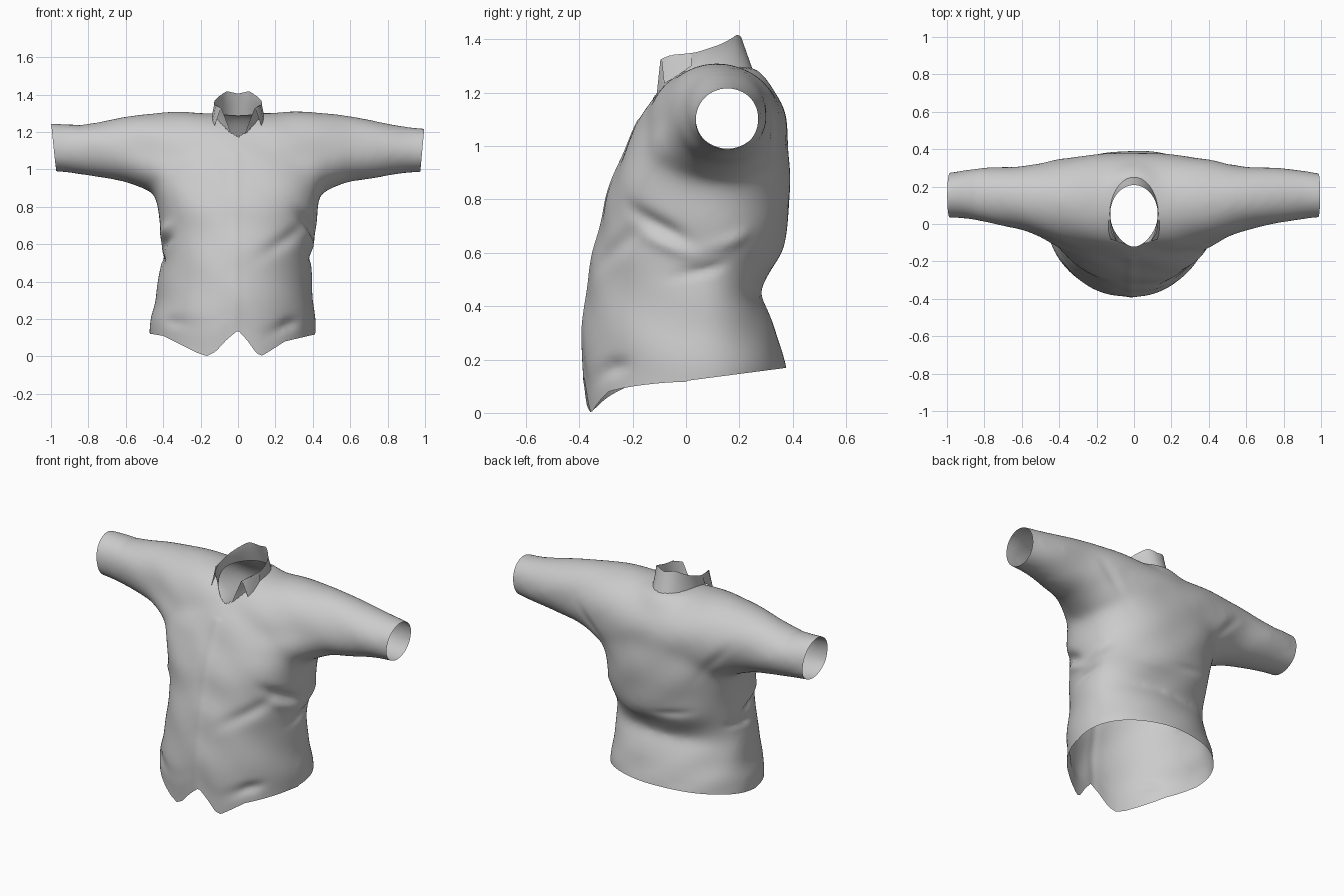
import bpy, bmesh, math
from mathutils import Vector

if "Cube" in bpy.data.objects:
    bpy.data.objects.remove(bpy.data.objects["Cube"])


def interp(t, table):
    """Linear lookup of t in [(key, value), ...]."""
    if t <= table[0][0]:
        return table[0][1]
    for (a, u), (b, v) in zip(table, table[1:]):
        if t <= b:
            return u + (v - u) * (t - a) / (b - a)
    return table[-1][1]


def loft(bm, rings):
    """Closed, capped skin through rings of points."""
    rows = [[bm.verts.new(p) for p in r] for r in rings]
    n = len(rows[0])
    for a, b in zip(rows, rows[1:]):
        for i in range(n):
            j = (i + 1) % n
            bm.faces.new((a[i], a[j], b[j], b[i]))
    bm.faces.new(rows[0])
    bm.faces.new(rows[-1])


def oval(a0, a1, b0, b1, e=2, mid=None, n=48):
    """Points of a superellipse filling the box, widest in a at b = mid."""
    mid = (b0 + b1) / 2 if mid is None else mid
    for i in range(n):
        t = 2 * math.pi * i / n
        c, s = math.cos(t), math.sin(t)
        u, v = (math.copysign(abs(q) ** (2 / e), q) for q in (c, s))
        yield (a0 + a1) / 2 + (a1 - a0) / 2 * u, mid + v * (b1 - mid if v > 0 else mid - b0)


def make_object(name, bm):
    me = bpy.data.meshes.new(name)
    bm.to_mesh(me)
    bm.free()
    me.polygons.foreach_set("use_smooth", [True] * len(me.polygons))
    ob = bpy.data.objects.new(name, me)
    bpy.context.collection.objects.link(ob)
    return ob


# torso: z, x left, x right, y front, y back
TORSO = [(-.05, -.47, .41, -.37, .38), (.1, -.47, .415, -.38, .375), (.2, -.47, .412, -.39, .36),
         (.3, -.437, .402, -.388, .335), (.38, -.432, .397, -.381, .305), (.45, -.422, .392, -.372, .27),
         (.52, -.407, .387, -.362, .31), (.6, -.407, .402, -.347, .36), (.7, -.417, .417, -.32, .38),
         (.8, -.43, .427, -.299, .39), (.9, -.45, .445, -.265, .387), (1.0, -.45, .45, -.22, .38),
         (1.1, -.38, .38, -.175, .362), (1.17, -.28, .28, -.13, .342), (1.24, -.2, .2, -.07, .31),
         (1.3, -.14, .14, .02, .26)]
SQUARE = [(.5, 2.05), (.7, 2.2), (.9, 2.5), (1.0, 2.6), (1.15, 2.2)]   # fuller at the chest
WIDEST = [(.2, .06), (.6, .06), (.9, .05), (1.0, .08), (1.3, .12)]
# sleeves and yoke: |x|, y front, y back, z low, z high, forward lean of the lower front
SLEEVE = [(0, -.165, .385, .80, 1.297, .35), (.2, -.15, .374, .81, 1.303, .4),
          (.3, -.13, .362, .82, 1.308, .5), (.4, -.10, .347, .85, 1.306, .6),
          (.5, -.06, .324, .90, 1.299, .35), (.6, -.03, .308, .935, 1.282, .12),
          (.8, .01, .30, .965, 1.246, 0), (.92, .03, .287, .985, 1.226, 0), (1.06, .035, .264, .993, 1.212, 0)]


def sleeve_ring(x, f, b, lo, hi, lean):
    for y, z in oval(f, b, lo, hi):
        front = max(0, ((f + b) / 2 - y) / ((b - f) / 2))
        yield (x, y - lean * front * max(0, (lo + hi) / 2 - z), z)


# body: torso and sleeves fused into one cloth skin
bm = bmesh.new()
loft(bm, [[(x, y, z) for x, y in oval(l, r, f, b, interp(z, SQUARE), interp(z, WIDEST))]
          for z, l, r, f, b in TORSO])
spans = [(-s[0],) + s[1:] for s in SLEEVE[:0:-1]] + SLEEVE
loft(bm, [list(sleeve_ring(*s)) for s in spans])
bmesh.ops.recalc_face_normals(bm, faces=bm.faces)
body = make_object("shirt_body", bm)
mod = body.modifiers.new("fuse", 'REMESH')
mod.mode = 'VOXEL'
mod.voxel_size = .015
bpy.context.view_layer.objects.active = body
bpy.ops.object.modifier_apply(modifier=mod.name)

bm = bmesh.new()
bm.from_mesh(body.data)
for _ in range(26):
    bmesh.ops.smooth_vert(bm, verts=bm.verts, factor=.5, use_axis_x=True, use_axis_y=True, use_axis_z=True)

# folds: centre, direction, length, width, height
FOLDS = [((.38, -.1, .70), (.3, .6, -.35), .14, .035, -.025), ((.40, -.05, .62), (.2, .7, -.3), .15, .03, .012),
         ((.40, .1, .54), (0, 1, .2), .18, .022, -.018), ((.38, .15, .64), (0, 1, .35), .13, .03, .012),
         ((.25, -.26, .62), (.8, .5, .5), .16, .04, -.016), ((.28, -.27, .18), (1, .5, .05), .13, .03, -.018),
         ((-.28, -.28, .20), (1, -.5, .1), .14, .03, -.013), ((-.40, -.05, .60), (.2, -.7, .2), .15, .025, -.02),
         ((-.41, -.02, .52), (.1, 1, .1), .15, .022, -.018), ((-.40, -.1, .68), (-.3, 1, -.3), .13, .03, .018),
         ((.15, .35, .55), (1, -.2, .15), .2, .025, .012), ((-.15, .36, .62), (1, .2, -.2), .2, .025, -.012),
         ((.42, .34, 1.0), (.5, 0, .6), .15, .03, -.01), ((-.42, .34, 1.0), (-.5, 0, .6), .15, .03, -.01)]
bm.normal_update()
moves = []
for v in bm.verts:
    d = .002   # make up for the smoothing
    for c, u, ln, w, h in FOLDS:
        u = Vector(u).normalized()
        p = v.co - Vector(c)
        s = p.dot(u)
        d += h * math.exp(-(s / ln) ** 2 - (p - s * u).length_squared / w ** 2)
    if v.co.y < 0:  # button edge
        d += .004 * math.exp(-((v.co.x + .015) / .025) ** 2) * (v.co.z < 1.1)
    d += .003 * math.sin(23 * v.co.z + 9 * v.co.x + 7 * v.co.y) * math.sin(11 * v.co.x + 4)
    moves.append(v.normal * d)
for v, m in zip(bm.verts, moves):
    v.co += m

# open the hem and the cuffs
for co, no in (((0, 0, .1), (0, 0, -1)), ((.985, 0, 1.1), (1, 0, -.09)), ((-.985, 0, 1.1), (-1, 0, -.12))):
    bmesh.ops.bisect_plane(bm, geom=bm.verts[:] + bm.edges[:] + bm.faces[:],
                           plane_co=co, plane_no=no, clear_outer=True)

# curved shirt tails
HEM = [(-.46, .12), (-.4, .11), (-.3, .06), (-.22, .02), (-.165, .002), (-.12, .025), (-.06, .09), (0, .14),
       (.05, .085), (.1, .015), (.13, .004), (.18, .035), (.25, .08), (.4, .115)]
for v in bm.verts:
    x, y, z = v.co
    if z < .45:
        h = interp(x, HEM) if y < 0 else .12 + .13 * y
        v.co.z += (h - .1) * ((.45 - z) / .35) ** 2
    if x < -.85:  # lifted left cuff
        v.co.z += .03 * min(1, (-x - .85) / .14) * max(0, (z - 1.05) / .17)

# neck hole, pointed at the front, with its rim pulled onto the outline
NX, NC = .13, .05


def radius(x, dy):
    e, reach = (1.7, .172) if dy < 0 else (2, .2)
    return (abs(x / NX) ** e + abs(dy / reach) ** e) ** (1 / e)


centres = [(f, f.calc_center_median()) for f in bm.faces]
hole = [f for f, c in centres if c.z > 1.08 and radius(c.x, c.y - NC) < 1]
bmesh.ops.delete(bm, geom=hole, context='FACES')
neck = []
for v in bm.verts:
    if v.is_boundary and v.co.z > 1.05 and abs(v.co.x) < .2:
        r = radius(v.co.x, v.co.y - NC)
        v.co.x /= r
        v.co.y = NC + (v.co.y - NC) / r
        neck.append((math.atan2(abs(v.co.x), NC - v.co.y), v.co.z))
neck.sort()
neck = [(neck[i][0], sum(z for _, z in neck[max(0, i - 3):i + 4]) / len(neck[max(0, i - 3):i + 4]))
        for i in range(len(neck))]
bmesh.ops.recalc_face_normals(bm, faces=bm.faces)
bm.to_mesh(body.data)
bm.free()
body.data.polygons.foreach_set("use_smooth", [True] * len(body.data.polygons))

# collar: stand-up band rising from the neck hole; t runs from front (0) to back (1)
RIM = [(0, 1.325), (.1, 1.34), (.3, 1.35), (.55, 1.38), (.8, 1.418), (1, 1.405)]
bm = bmesh.new()
rows = []
N, K = 64, 8
for i in range(N + 1):
    t = 1 - abs(2 * i / N - 1)
    side = 1 if i <= N / 2 else -1
    a0 = math.pi * (.07 + .93 * t)        # base angle from straight ahead
    a1 = math.pi * (.24 + .76 * t)        # rim angle
    x, dy = math.sin(a0), -math.cos(a0)
    r = radius(x, dy)
    base = Vector((side * x / r, NC + dy / r, interp(a0, neck) - .004))
    top = Vector((side * .128 * math.sin(a1), max(NC - .2 * math.cos(a1), -.1), interp(t, RIM)))
    if a1 > math.pi / 2:
        top.y = NC - .158 * math.cos(a1)
    rows.append([bm.verts.new(base.lerp(top, k / K)) for k in range(K + 1)])
for a, b in zip(rows, rows[1:]):
    for k in range(K):
        bm.faces.new((a[k], b[k], b[k + 1], a[k + 1]))
make_object("collar", bm)

# collar tips: small flaps folded down beside the opening
for side, name in ((1, "collar_tip_right"), (-1, "collar_tip_left")):
    bm = bmesh.new()
    pts = [(.092, -.092, 1.327), (.12, -.045, 1.343), (.127, .02, 1.348),
           (.137, .02, 1.30), (.135, -.045, 1.255), (.124, -.082, 1.235)]
    bm.faces.new([bm.verts.new((side * x, y, z)) for x, y, z in pts])
    bmesh.ops.triangulate(bm, faces=bm.faces)
    make_object(name, bm)
